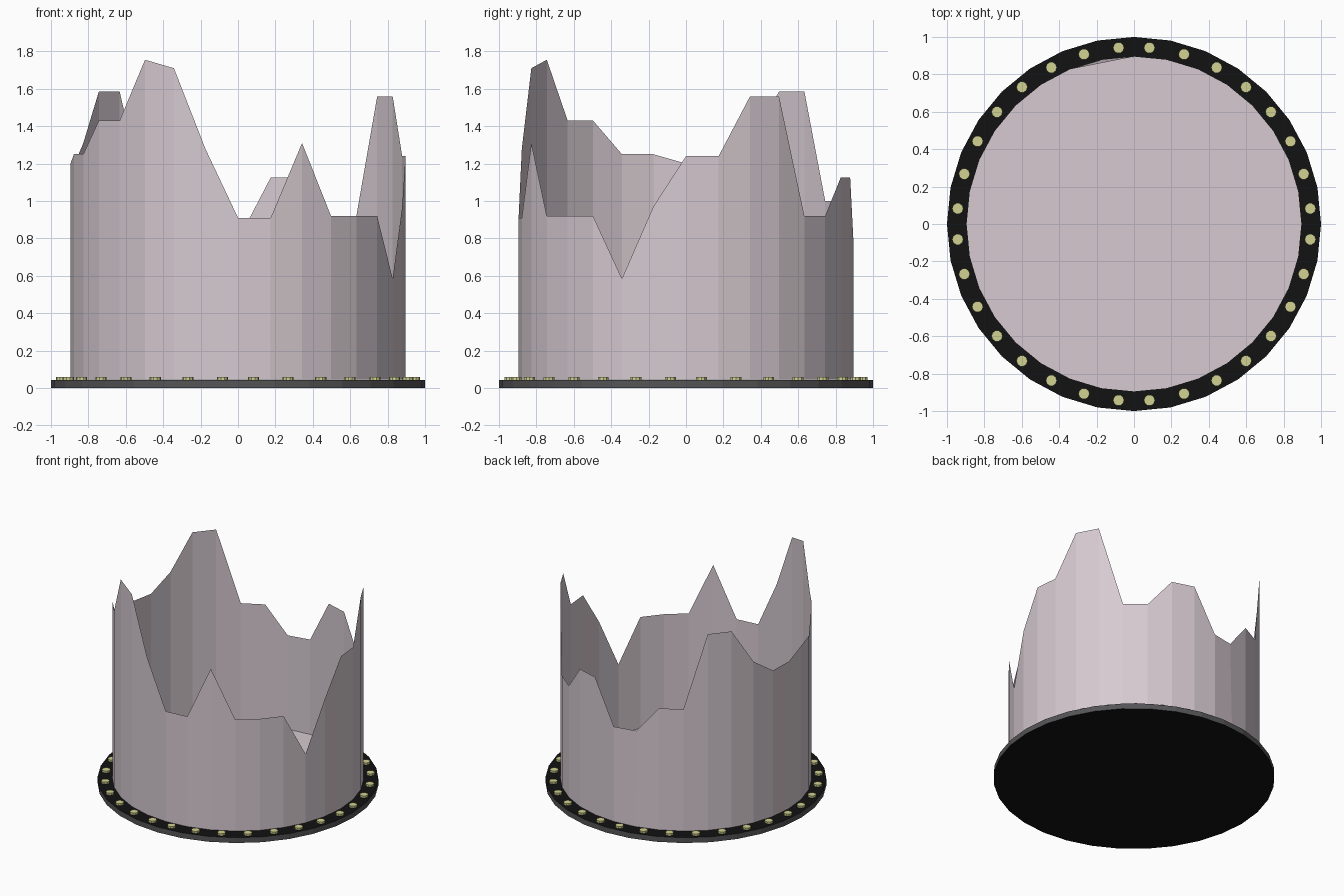
import bpy, bmesh, math

if "Cube" in bpy.data.objects:
    bpy.data.objects.remove(bpy.data.objects["Cube"])

SIDES = 32
STEP = 2 * math.pi / SIDES


def material(name, rgb):
    m = bpy.data.materials.new(name)
    m.diffuse_color = (*rgb, 1)
    m.use_nodes = True
    m.node_tree.nodes["Principled BSDF"].inputs["Base Color"].default_value = m.diffuse_color
    return m


MAUVE = material("pale_mauve", (0.67, 0.59, 0.63))
BLACK = material("black", (0.006, 0.006, 0.006))
GREY = material("dark_grey", (0.09, 0.09, 0.095))
YELLOW = material("pale_yellow", (0.65, 0.65, 0.29))


def finish(bm, name, *mats):
    me = bpy.data.meshes.new(name)
    bm.to_mesh(me)
    bm.free()
    for m in mats:
        me.materials.append(m)
    ob = bpy.data.objects.new(name, me)
    bpy.context.collection.objects.link(ob)
    return ob


def polar(r, a, z):
    return (r * math.cos(a), r * math.sin(a), z)


def add_prism(bm, centre, r, z0, z1, sides):
    """Closed upright prism."""
    rings = []
    for z in (z0, z1):
        ring = []
        for i in range(sides):
            p = polar(r, 2 * math.pi * i / sides, z)
            ring.append(bm.verts.new((p[0] + centre[0], p[1] + centre[1], z)))
        rings.append(ring)
    lo, hi = rings
    for i in range(sides):
        j = (i + 1) % sides
        bm.faces.new((lo[i], lo[j], hi[j], hi[i]))
    bm.faces.new(lo[::-1])
    bm.faces.new(hi)


# base plate: black flats, grey rim
bm = bmesh.new()
add_prism(bm, (0, 0), 1.0, 0.0, 0.042, SIDES)
bm.normal_update()
for f in bm.faces:
    f.material_index = 1 if abs(f.normal.z) < 0.5 else 0
finish(bm, "base_plate", BLACK, GREY)

# jagged wall: one rim height per side, counter-clockwise from +x
heights = [1.24, 1.24, 1.56, 1.56, 0.92, 0.92, 1.125, 1.125,
           0.79, 0.79, 1.0, 1.0, 1.585, 1.585, 1.31, 1.19,
           1.2, 1.25, 1.25, 1.43, 1.43, 1.755, 1.71, 1.28,
           0.91, 0.91, 1.31, 0.92, 0.92, 0.92, 0.585, 0.97]
bm = bmesh.new()
low, top = [], []
for i, h in enumerate(heights):
    low.append(bm.verts.new(polar(0.895, i * STEP, 0.045)))
    r = 0.878 if i == 9 else 0.895      # one rim point is dented inward
    top.append(bm.verts.new(polar(r, i * STEP, h)))
for i in range(SIDES):
    j = (i + 1) % SIDES
    bm.faces.new((low[i], low[j], top[j], top[i]))
# floor inside the wall
bm.faces.new(low)
finish(bm, "broken_wall_and_floor", MAUVE)

# bolt heads, eight per quadrant
bm = bmesh.new()
for q in range(4):
    for k in range(8):
        a = math.radians(90 * q + 5 + 80 / 7 * k)
        add_prism(bm, polar(0.946, a, 0), 0.03, 0.04, 0.058, 10)
finish(bm, "bolt_heads", YELLOW)
